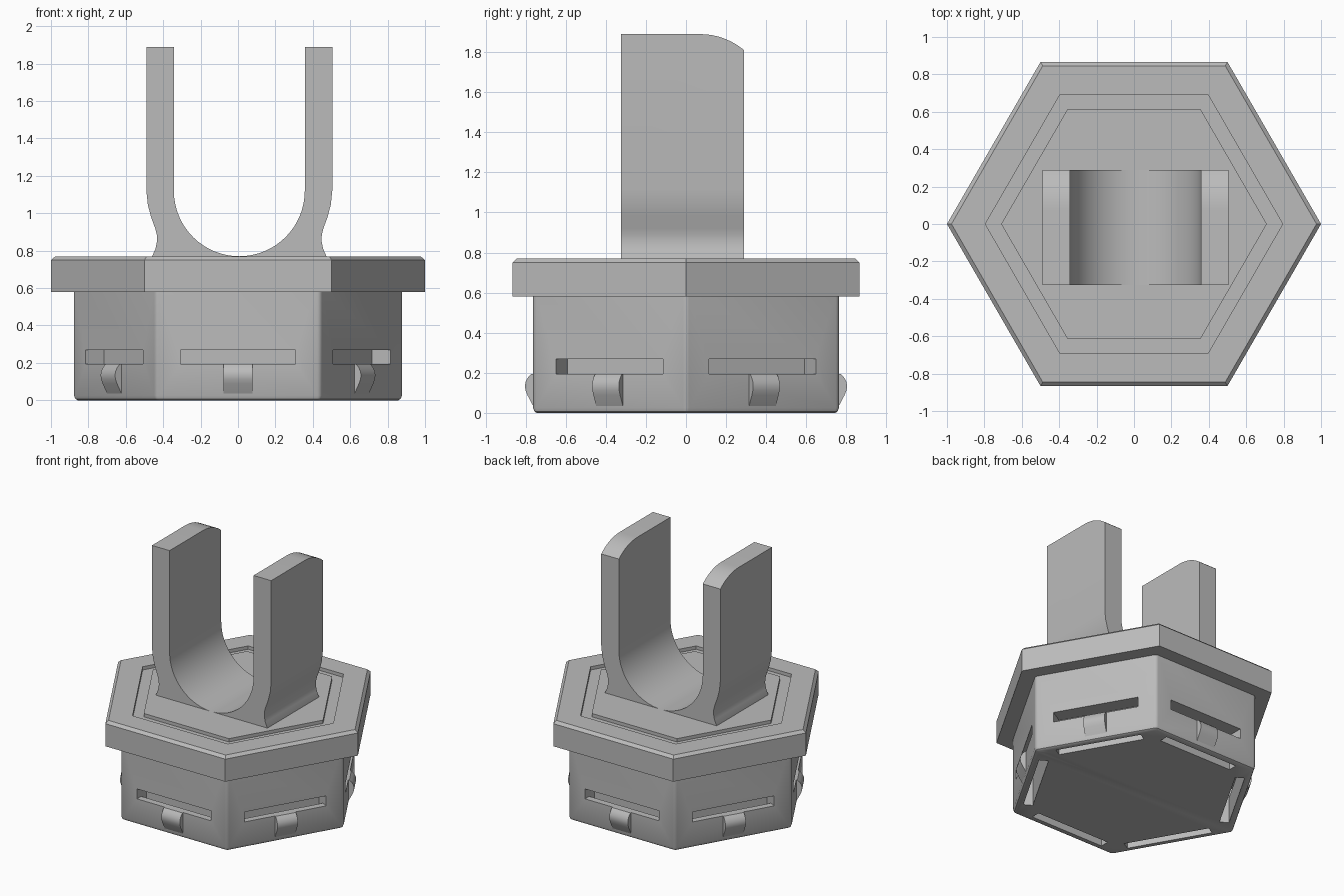
import bpy, bmesh, math
from mathutils import Vector, Matrix

if "Cube" in bpy.data.objects:
    bpy.data.objects.remove(bpy.data.objects["Cube"])

grey = bpy.data.materials.new("plain_grey")
grey.diffuse_color = (0.5, 0.5, 0.5, 1)
grey.use_nodes = True
grey.node_tree.nodes["Principled BSDF"].inputs["Base Color"].default_value = grey.diffuse_color


def finish(bm, name):
    bmesh.ops.recalc_face_normals(bm, faces=bm.faces)
    me = bpy.data.meshes.new(name)
    bm.to_mesh(me)
    bm.free()
    ob = bpy.data.objects.new(name, me)
    bpy.context.collection.objects.link(ob)
    me.materials.append(grey)
    return ob


def activate(ob):
    bpy.ops.object.select_all(action='DESELECT')
    ob.select_set(True)
    bpy.context.view_layer.objects.active = ob


def smooth(ob, angle=35):
    activate(ob)
    bpy.ops.object.shade_smooth_by_angle(angle=math.radians(angle))


def boolean(ob, tool, operation):
    mod = ob.modifiers.new("cut", 'BOOLEAN')
    mod.operation, mod.object, mod.solver = operation, tool, 'EXACT'
    activate(ob)
    bpy.ops.object.modifier_apply(modifier=mod.name)
    bpy.data.objects.remove(tool, do_unlink=True)


def prism(bm, profile, place, lo, hi):
    """Closed profile extruded from lo to hi; place(u, v, w) gives the point."""
    a, b = [[bm.verts.new(place(u, v, w)) for u, v in profile] for w in (lo, hi)]
    bm.faces.new(a)
    bm.faces.new(b[::-1])
    for i in range(len(a)):
        j = (i + 1) % len(a)
        bm.faces.new((a[i], a[j], b[j], b[i]))


def stack(bm, rings):
    """Skin a pile of rings and cap both ends."""
    loops = [[bm.verts.new(p) for p in r] for r in rings]
    bm.faces.new(loops[0])
    bm.faces.new(loops[-1])
    for a, b in zip(loops, loops[1:]):
        for i in range(len(a)):
            j = (i + 1) % len(a)
            bm.faces.new((a[i], a[j], b[j], b[i]))


def hexagon(apothem, z, r=0.0, seg=4):
    """Hexagon with corners on the x axis, rounded by radius r."""
    pts = []
    for k in range(6):
        c = math.radians(60 * k)
        centre = (apothem - r) / math.cos(math.pi / 6)
        for s in range(seg + 1 if r else 1):
            a = c + (math.radians(-30 + 60 * s / seg) if r else 0)
            pts.append((centre * math.cos(c) + r * math.cos(a),
                        centre * math.sin(c) + r * math.sin(a), z))
    return pts


def six_sides(name, profile, half_width):
    """The same prism on each hexagon side; profile is (distance out, height)."""
    bm = bmesh.new()
    for k in range(6):
        turn = Matrix.Rotation(math.radians(30 + 60 * k), 3, 'Z')
        prism(bm, profile, lambda u, v, w: turn @ Vector((u, w, v)),
              -half_width, half_width)
    return finish(bm, name)


# Hexagonal flange with a shallow groove in its top
C = math.cos(math.pi / 6)
bm = bmesh.new()
stack(bm, [hexagon(r * C, z) for r, z in (
    (1, 0.58), (1, 0.75), (0.976, 0.77), (0.795, 0.77),
    (0.795, 0.745), (0.71, 0.745), (0.71, 0.77))])
finish(bm, "flange")

# Body below the flange, with softened edges
A = 0.763
bm = bmesh.new()
stack(bm, [hexagon(A - 0.018, 0, 0.02), hexagon(A - 0.007, 0.007, 0.025),
           hexagon(A, 0.025, 0.03), hexagon(A, 0.6, 0.03)])
body = finish(bm, "body")

# Window and bottom pocket that free each spring wall
slots = six_sides("slot_cutter", [
    (A + 0.05, 0.195), (A + 0.05, 0.27), (A - 0.115, 0.27),
    (A - 0.115, -0.05), (A - 0.05, -0.05), (A - 0.05, 0.195)], 0.308)
boolean(body, slots, 'DIFFERENCE')
smooth(body)

# Snap bumps on the spring walls
bumps = six_sides("snap_bumps", [
    (A - 0.02, 0.195), (A + 0.008, 0.195), (A + 0.025, 0.178),
    (A + 0.037, 0.156), (A + 0.041, 0.135), (A + 0.038, 0.113),
    (A + 0.028, 0.088), (A, 0.035), (A - 0.02, 0.035)], 0.077)
smooth(bumps)

# U-shaped fork
MID, R, ZC = 0.007, 0.35, 1.12
outer = [(0.466, 0.755), (0.466, 0.77), (0.448, 0.81), (0.44, 0.85), (0.441, 0.885),
         (0.45, 0.92), (0.472, 0.98), (0.489, 1.045), (0.497, 1.12), (0.497, 1.89)]
inner = [(R * math.cos(math.pi * i / 32), ZC - R * math.sin(math.pi * i / 32))
         for i in range(33)]
u_shape = (outer + [(R, 1.89)] + inner + [(-R, 1.89)]
           + [(-x, z) for x, z in reversed(outer)])
bm = bmesh.new()
prism(bm, u_shape, lambda u, v, w: (u + MID, w, v), -0.325, 0.29)
fork = finish(bm, "fork")

# Rounded rear corner at the top of both prongs
RC = 0.342
side = [(-0.5, 0.5), (-0.5, 2.2), (0.06, 2.2), (0.07, 1.89)]
side = [(0.5, 2.2), (0.07, 2.2)]
for i in range(9):
    y = 0.07 + 0.24 * i / 8
    side.append((y, 1.89 - RC + math.sqrt(RC ** 2 - (y - 0.07) ** 2)))
side.append((0.5, 1.7))
bm = bmesh.new()
prism(bm, side, lambda u, v, w: (w, u, v), -0.8, 0.8)
boolean(fork, finish(bm, "corner_cutter"), 'DIFFERENCE')
smooth(fork)
